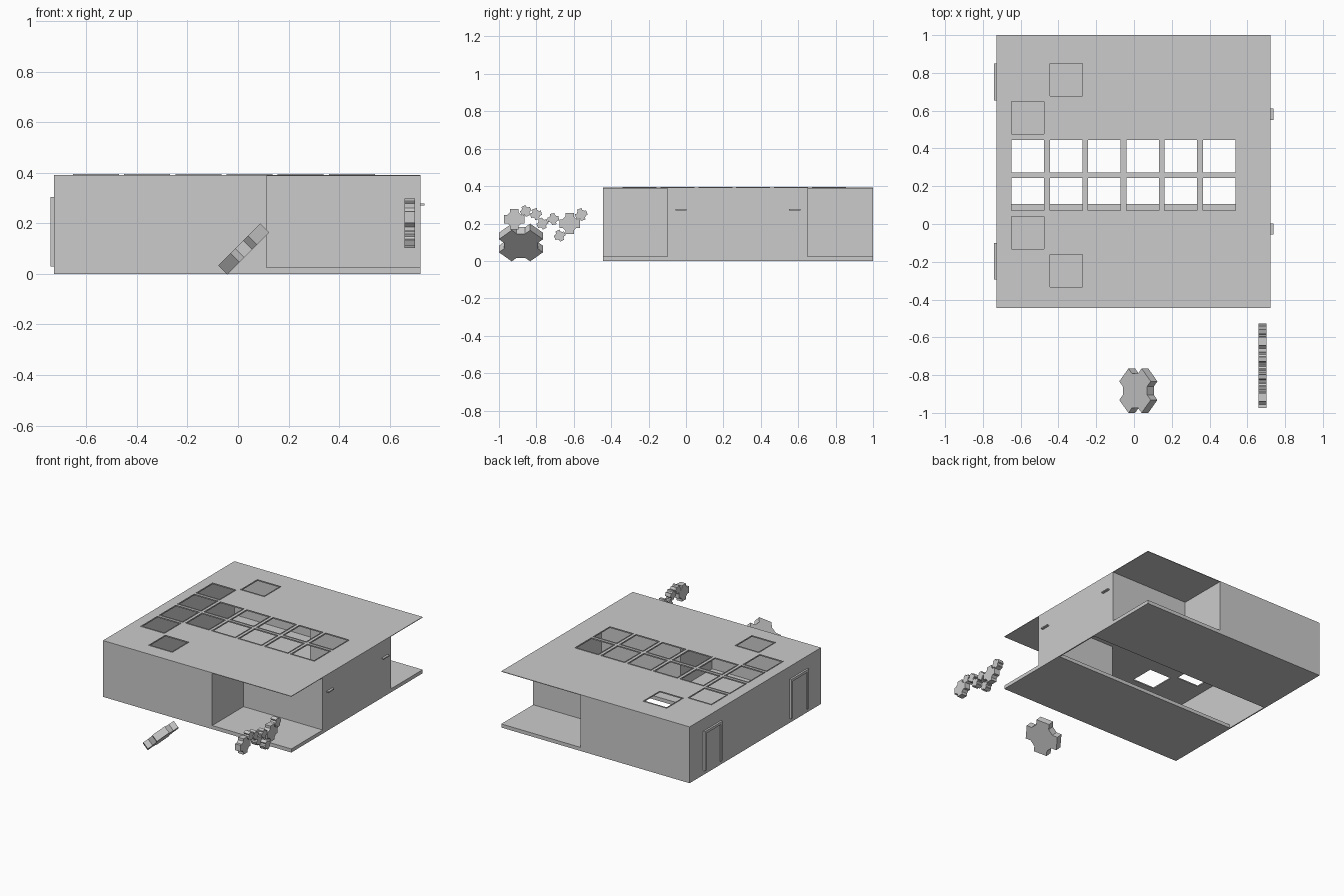
import bpy, bmesh, math
from mathutils import Matrix

if "Cube" in bpy.data.objects:
    bpy.data.objects.remove(bpy.data.objects["Cube"])

X0, X1, Y0, Y1, TOP = -0.728, 0.722, -0.445, 1.0, 0.39
MID = (Y0 + Y1) / 2
SLAB = 0.025


def finish(bm, name):
    bmesh.ops.recalc_face_normals(bm, faces=bm.faces)
    mesh = bpy.data.meshes.new(name)
    bm.to_mesh(mesh)
    bm.free()
    ob = bpy.data.objects.new(name, mesh)
    bpy.context.collection.objects.link(ob)
    return ob


def box(name, x, y, z):
    bm = bmesh.new()
    bmesh.ops.create_cube(bm, size=1)
    for v in bm.verts:
        v.co = [a + (b - a) * (c + 0.5) for (a, b), c in zip((x, y, z), v.co)]
    return finish(bm, name)


def cross(name, centre, radius, depth, spin, tilt=0):
    """Four-armed chunky cog whose axis lies along x, then tilted about y."""
    bm = bmesh.new()
    pts = []
    for k in range(4):
        a = math.radians(90 * k + spin)
        for u, v in ((1, -0.41), (1, 0.41), (0.68, 0.41), (0.41, 0.68)):
            # the last two points form the chamfered notch floor
            u, v = u * radius, v * radius
            if (u, v) == (0.41 * radius, 0.68 * radius):
                pts.append((u * math.cos(a) - v * math.sin(a), u * math.sin(a) + v * math.cos(a)))
                continue
            pts.append((u * math.cos(a) - v * math.sin(a), u * math.sin(a) + v * math.cos(a)))
    face = bm.faces.new([bm.verts.new((-depth / 2, p, q)) for p, q in pts])
    ext = bmesh.ops.extrude_face_region(bm, geom=[face])
    bmesh.ops.translate(bm, vec=(depth, 0, 0),
                        verts=[g for g in ext["geom"] if isinstance(g, bmesh.types.BMVert)])
    bm.transform(Matrix.Translation(centre) @ Matrix.Rotation(math.radians(tilt), 4, 'Y'))
    return finish(bm, name)


# outer walls: plan with two notched corners on the right
plan = [(X0, Y0), (0.113, Y0), (0.113, -0.10), (X1, -0.10),
        (X1, 0.65), (0.113, 0.65), (0.113, Y1), (X0, Y1)]
bm = bmesh.new()
low = [bm.verts.new((x, y, 0)) for x, y in plan]
high = [bm.verts.new((x, y, TOP)) for x, y in plan]
for i in range(len(plan)):
    j = (i + 1) % len(plan)
    bm.faces.new((low[i], low[j], high[j], high[i]))
mesh = bpy.data.meshes.new("outer_walls")
bm.to_mesh(mesh)
bm.free()
walls = bpy.data.objects.new("outer_walls", mesh)
bpy.context.collection.objects.link(walls)
mod = walls.modifiers.new("thickness", 'SOLIDIFY')
mod.thickness, mod.offset, mod.use_even_offset = 0.008, -1, True

# two floor slabs with an open strip between them
box("floor_front", (X0, X1), (Y0, 0.105), (0, SLAB))
box("floor_back", (X0, X1), (2 * MID - 0.105, Y1), (0, SLAB))

# roof sheet: 6 x 6 grid of possible skylights, 16 of them open
PITCH, HOLE = 0.2025, 0.172
cols = [-0.648 + PITCH * i for i in range(6)]
rows = [-0.3345 + PITCH * i for i in range(6)]
open_cells = {(c, r) for c in range(6) for r in (2, 3)} | {(0, 1), (0, 4), (1, 0), (1, 5)}
xs = [X0] + [v for c in cols for v in (c, c + HOLE)] + [X1]
ys = [Y0] + [v for r in rows for v in (r, r + HOLE)] + [Y1]
bm = bmesh.new()
grid = [[bm.verts.new((x, y, TOP)) for y in ys] for x in xs]
for i in range(len(xs) - 1):
    for j in range(len(ys) - 1):
        if i % 2 and j % 2 and (i // 2, j // 2) in open_cells:
            continue
        bm.faces.new((grid[i][j], grid[i + 1][j], grid[i + 1][j + 1], grid[i][j + 1]))
roof = finish(bm, "roof")
mod = roof.modifiers.new("thickness", 'SOLIDIFY')
mod.thickness, mod.offset = 0.004, 0

# raised rims around the skylights
for c, r in sorted(open_cells):
    bm = bmesh.new()
    x, y = cols[c], rows[r]
    loops = []
    for off, z in ((0, TOP - 0.002), (0, TOP + 0.006), (-0.005, TOP + 0.006), (-0.005, TOP - 0.002)):
        a, b = off, HOLE - off
        loops.append([bm.verts.new((x + p, y + q, z)) for p, q in ((a, a), (b, a), (b, b), (a, b))])
    for k in range(4):
        for i in range(4):
            j = (i + 1) % 4
            m = (k + 1) % 4
            bm.faces.new((loops[k][i], loops[k][j], loops[m][j], loops[m][i]))
    finish(bm, "skylight_rim")

# doors on the left side, handles on the right side, mirrored front to back
for s in (-1, 1):
    dy = MID + s * 0.475
    for t in (-1, 1):
        jy = dy + t * 0.0885
        box("door_jamb", (X0 - 0.013, X0), (jy - 0.009, jy + 0.009), (0.03, 0.287))
    box("door_header", (X0 - 0.013, X0), (dy - 0.0975, dy + 0.0975), (0.287, 0.305))
    box("door_panel", (X0 - 0.004, X0), (dy - 0.0795, dy + 0.0795), (0.03, 0.287))
    hy = MID + s * 0.304
    box("wall_handle", (X1, X1 + 0.016), (hy - 0.03, hy + 0.03), (0.271, 0.279))

# loose large cog leaning in front
cross("large_cog", (0.023, -0.8825, 0.0985), 0.118, 0.05, 45, 45)

# chain of small cogs standing beside it
for y, z, r, spin in ((-0.918, 0.224, 0.055, 0), (-0.622, 0.2, 0.055, 0),
                      (-0.857, 0.267, 0.029, 25), (-0.802, 0.25, 0.03, 15),
                      (-0.768, 0.2, 0.03, 25), (-0.71, 0.224, 0.03, 10),
                      (-0.675, 0.135, 0.03, 25), (-0.56, 0.248, 0.032, 20)):
    cross("small_cog", (0.68, y, z), r, 0.042, spin)
